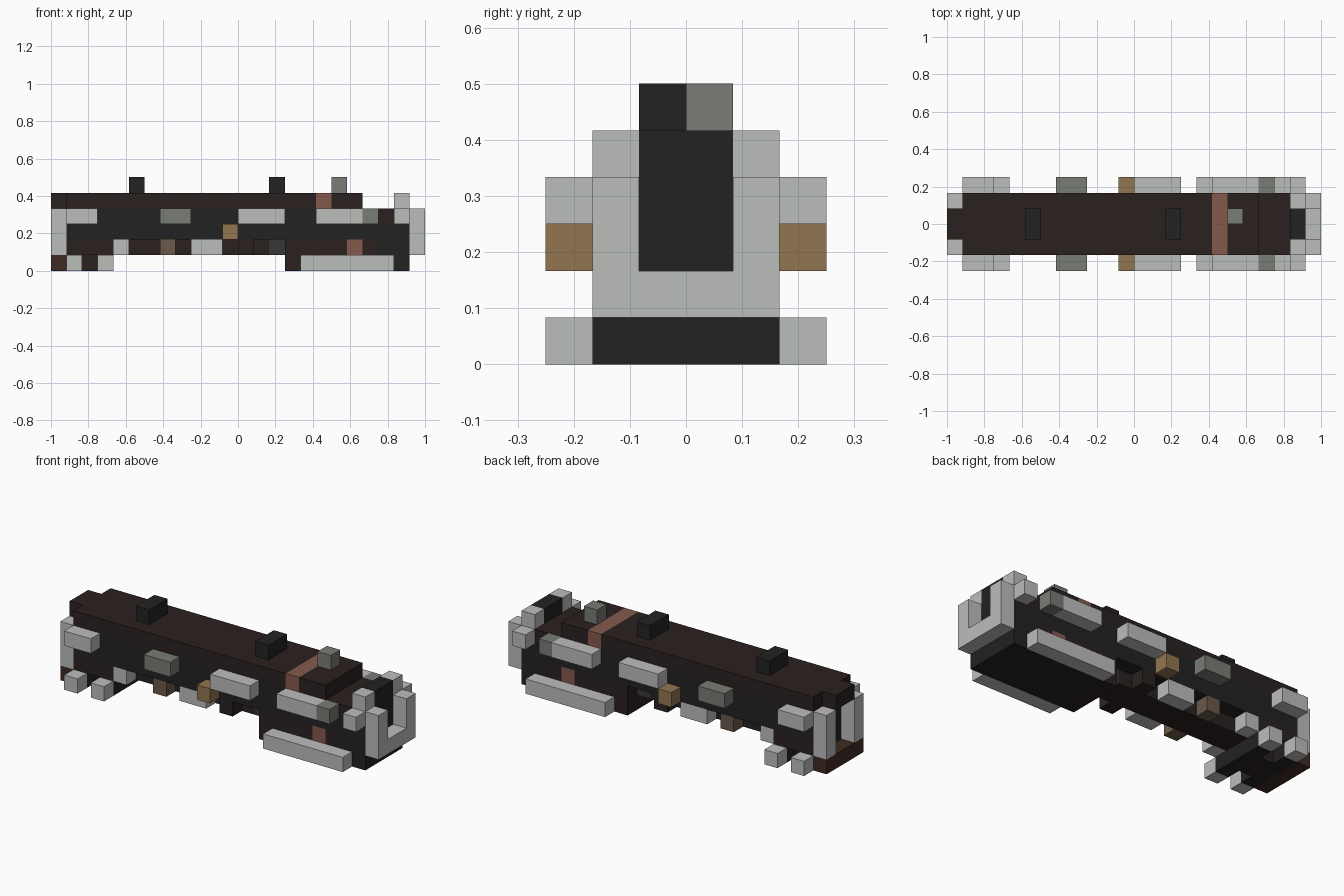
import bpy
import bmesh
from mathutils import Matrix, Vector

if "Cube" in bpy.data.objects:
    bpy.data.objects.remove(bpy.data.objects["Cube"])

U = 1 / 12  # size of one block


def material(name, *rgb):
    m = bpy.data.materials.new(name)
    m.use_nodes = True
    color = (*rgb, 1)
    m.diffuse_color = color
    m.node_tree.nodes["Principled BSDF"].inputs["Base Color"].default_value = color
    return m


WHITE = material("light_grey", 0.50, 0.51, 0.50)
GREY = material("mid_grey", 0.19, 0.20, 0.18)
BLACK = material("black", 0.016, 0.016, 0.016)
BROWN = material("dark_brown", 0.024, 0.0144, 0.0144)
RUST = material("rust_brown", 0.05, 0.023, 0.016)
RED = material("brick_red", 0.235, 0.102, 0.072)
TAN = material("dull_tan", 0.147, 0.102, 0.07)
GOLD = material("gold", 0.288, 0.181, 0.08)
CHARCOAL = material("charcoal", 0.04, 0.038, 0.038)


def block(name, mat, x, y, z):
    """Box spanning the given block ranges along x, y and z."""
    lo, hi = Vector((x[0], y[0], z[0])) * U, Vector((x[1], y[1], z[1])) * U
    bm = bmesh.new()
    size = Matrix.Diagonal((*(hi - lo), 1))
    bmesh.ops.create_cube(bm, size=1, matrix=Matrix.Translation((lo + hi) / 2) @ size)
    mesh = bpy.data.meshes.new(name)
    bm.to_mesh(mesh)
    bm.free()
    mesh.materials.append(mat)
    ob = bpy.data.objects.new(name, mesh)
    bpy.context.collection.objects.link(ob)
    return ob


def pair(name, mat, x, y, z):
    """The same box on both sides of the centre line."""
    block(name + "_back", mat, x, y, z)
    block(name + "_front", mat, x, (-y[1], -y[0]), z)


FULL, MID = (-2, 2), (-1, 1)
INNER, OUTER = (1, 2), (2, 3)

# Main body
block("body_lower", BLACK, (-11, 11), FULL, (2, 3))
block("body_upper", BLACK, (-11, 8), FULL, (3, 4))
block("hood", BROWN, (8, 10), FULL, (3, 4))
block("nose_center", BLACK, (10, 11), MID, (3, 5))
pair("nose_corner", WHITE, (10, 11), INNER, (3, 5))

# Roof with band and fittings
block("roof_main", BROWN, (-11, 5), FULL, (4, 5))
block("roof_band", RED, (5, 6), FULL, (4, 5))
block("roof_end", BROWN, (6, 8), FULL, (4, 5))
block("roof_overhang", BROWN, (-12, -11), MID, (4, 5))
for x in (-7, 2):
    block("roof_vent", BLACK, (x, x + 1), MID, (5, 6))
block("roof_box", GREY, (6, 7), (0, 1), (5, 6))

# U-shaped frame at one end, posts and step at the other
block("nose_frame_base", WHITE, (11, 12), FULL, (1, 2))
pair("nose_frame_post", WHITE, (11, 12), INNER, (2, 4))
pair("tail_post", WHITE, (-12, -11), INNER, (1, 4))
block("tail_step", RUST, (-12, -11), FULL, (0, 1))

# Side plates and knobs
for x0, x1, mat in ((-11, -9, WHITE), (-5, -3, GREY), (0, 3, WHITE),
                    (5, 8, WHITE), (8, 9, GREY), (10, 11, WHITE)):
    pair("side_plate", mat, (x0, x1), OUTER, (3, 4))
pair("side_knob", GOLD, (-1, 0), OUTER, (2, 3))

# Underframe spine and hanging boxes
block("spine_main", BROWN, (-8, 2), MID, (1, 2))
block("spine_end", CHARCOAL, (2, 3), MID, (1, 2))
for x0, x1, mat in ((-8, -7, WHITE), (-5, -4, TAN), (-3, -1, WHITE), (0, 1, BROWN)):
    pair("hanging_box", mat, (x0, x1), INNER, (1, 2))

# Tail truck with wheels
block("truck", BROWN, (-11, -8), FULL, (1, 2))
block("truck_center", BROWN, (-10, -9), MID, (0, 1))
for x in (-11, -9):
    block("axle", BLACK, (x, x + 1), FULL, (0, 1))
    pair("wheel", WHITE, (x, x + 1), OUTER, (0, 1))

# Lower nose section with skirt bars
for x0, x1, mat in ((3, 7, BROWN), (7, 8, RED), (8, 9, BROWN), (9, 11, BLACK)):
    block("nose_side", mat, (x0, x1), FULL, (1, 2))
block("nose_base_rear", BROWN, (3, 4), FULL, (0, 1))
block("nose_base", BLACK, (4, 11), FULL, (0, 1))
pair("skirt_bar", WHITE, (4, 10), OUTER, (0, 1))
